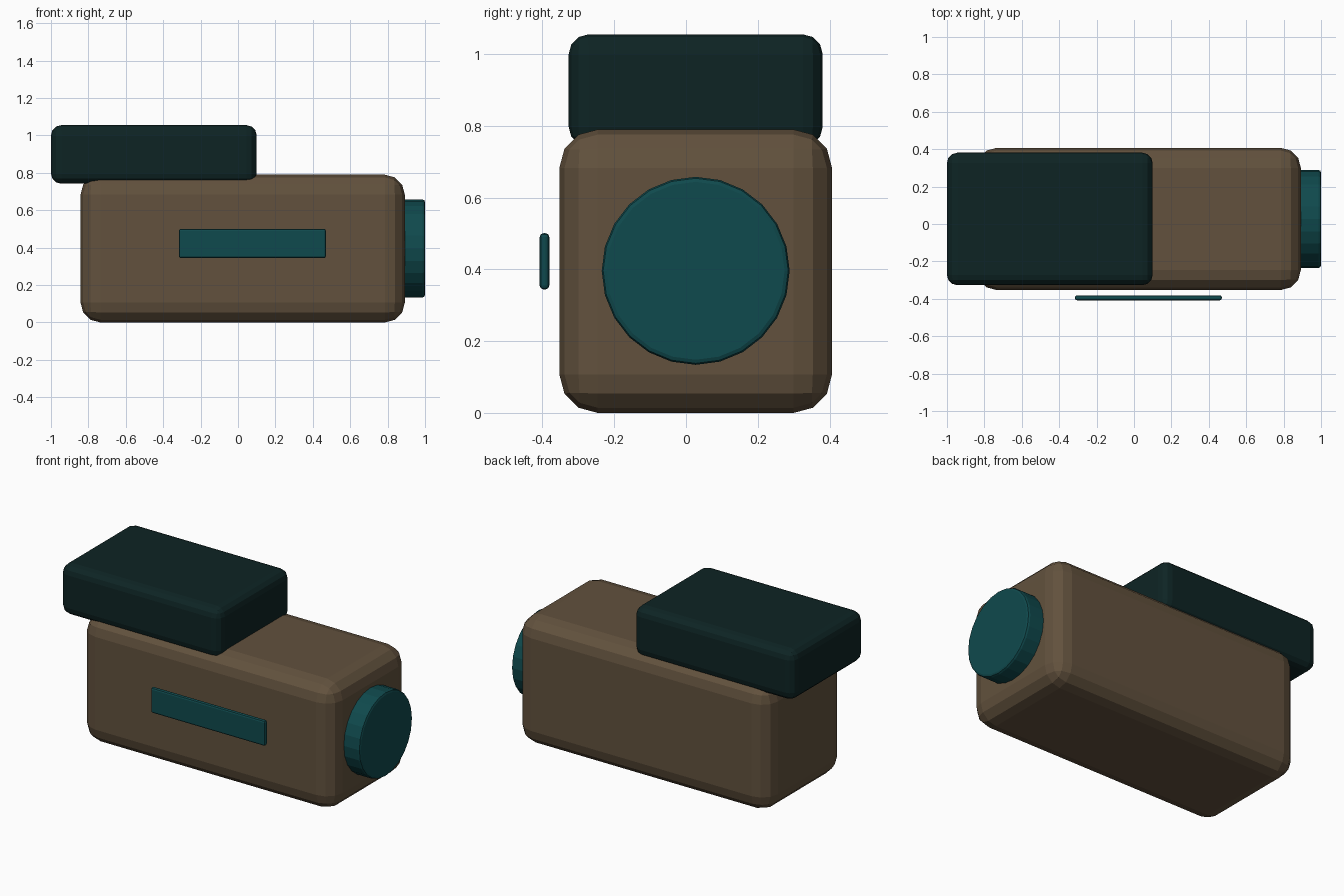
import bpy
import math

if "Cube" in bpy.data.objects:
    bpy.data.objects.remove(bpy.data.objects["Cube"])


def material(name, rgb):
    m = bpy.data.materials.new(name)
    m.diffuse_color = (*rgb, 1.0)
    m.use_nodes = True
    m.node_tree.nodes["Principled BSDF"].inputs["Base Color"].default_value = m.diffuse_color
    return m


brown = material("brown", (0.122, 0.083, 0.047))
teal = material("teal", (0.0048, 0.067, 0.074))
dark_green = material("dark green", (0.0042, 0.0175, 0.0175))


def finish(obj, name, mat, width, segments):
    obj.name = name
    obj.data.materials.append(mat)
    bpy.ops.object.transform_apply(location=False, rotation=True, scale=True)
    bevel = obj.modifiers.new("rounded edges", 'BEVEL')
    bevel.width = width
    bevel.segments = segments
    bevel.limit_method = 'ANGLE'
    bevel.angle_limit = math.radians(40)
    return obj


def rounded_box(name, lo, hi, mat, width, segments=3):
    centre = [(a + b) / 2 for a, b in zip(lo, hi)]
    bpy.ops.mesh.primitive_cube_add(size=1, location=centre)
    obj = bpy.context.object
    obj.scale = [b - a for a, b in zip(lo, hi)]
    return finish(obj, name, mat, width, segments)


# Main housing and the block on top, overhanging the back
rounded_box("body", (-0.842, -0.353, 0.0), (0.892, 0.407, 0.79), brown, 0.107)
rounded_box("top_block", (-1.0, -0.327, 0.742), (0.10, 0.381, 1.055), dark_green, 0.055)

# Thin plate floating just off the front side
rounded_box("side_plate", (-0.316, -0.408, 0.344), (0.47, -0.381, 0.501), teal, 0.011, 2)

# Round disc on the right end
x0, x1 = 0.84, 1.0
bpy.ops.mesh.primitive_cylinder_add(vertices=24, radius=0.262, depth=x1 - x0,
                                    location=((x0 + x1) / 2, 0.027, 0.396),
                                    rotation=(0, math.radians(90), 0))
finish(bpy.context.object, "end_disc", teal, 0.014, 2)
